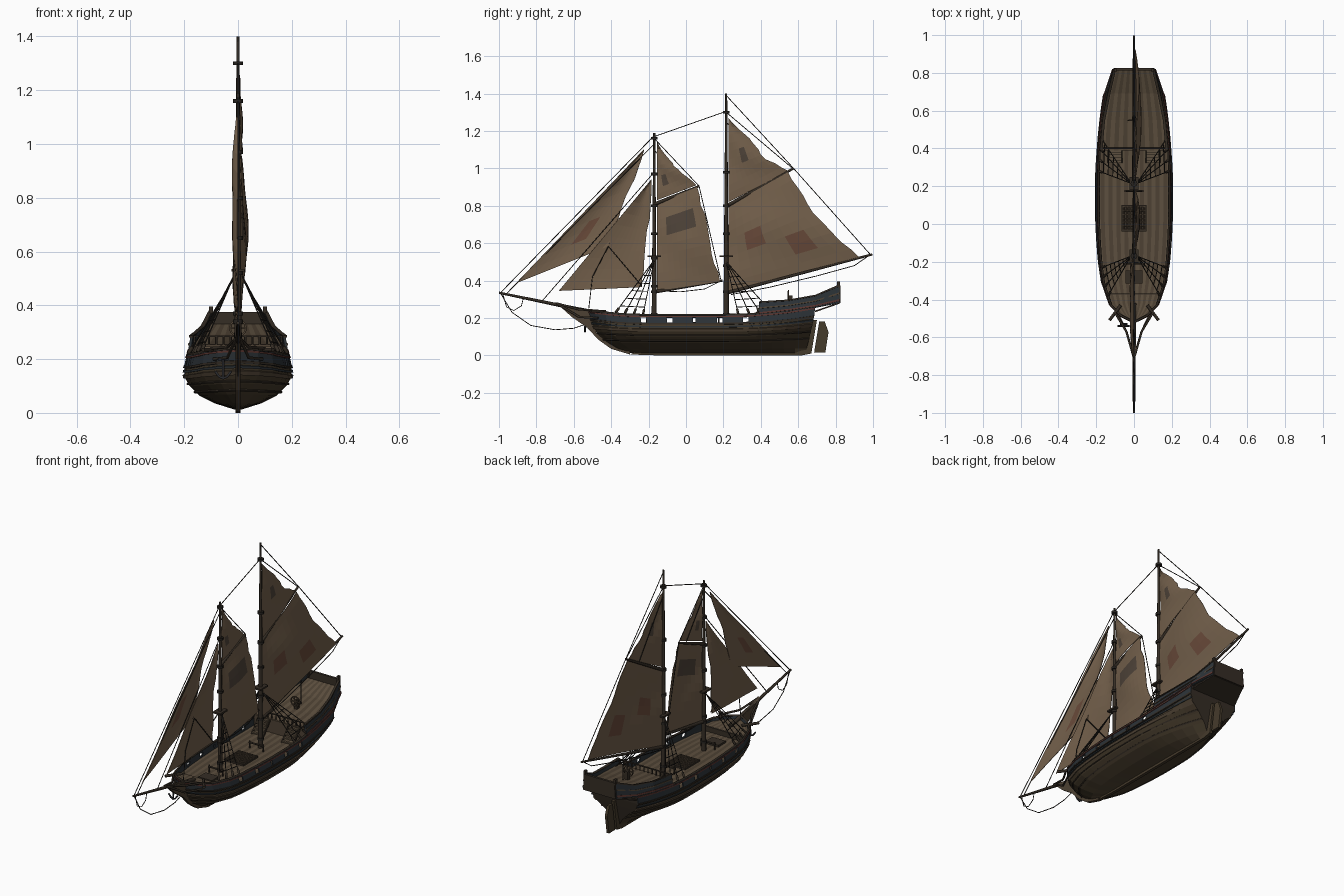
import bpy, bmesh, math, random
from mathutils import Vector

if "Cube" in bpy.data.objects:
    bpy.data.objects.remove(bpy.data.objects["Cube"])
random.seed(4)

def mat(name, r, g, b):
    m = bpy.data.materials.new(name)
    m.diffuse_color = (r, g, b, 1)
    m.use_nodes = True
    m.node_tree.nodes["Principled BSDF"].inputs["Base Color"].default_value = m.diffuse_color
    return m
WOOD, DARK = mat("wood", .075, .053, .033), mat("dark_wood", .035, .026, .018)
DECK, BLUE = mat("deck", .11, .08, .05), mat("blue_paint", .025, .032, .038)
RED, ROPE = mat("red_paint", .1, .035, .028), mat("rope", .02, .017, .014)
SAIL, PATCH, RUST = mat("sail", .17, .115, .07), mat("patch", .075, .055, .04), mat("red_patch", .14, .068, .042)
HULL, IRON = mat("lower_hull", .06, .043, .024), mat("iron", .025, .026, .03)

def lerp(x, table):
    """Linear interpolation of table rows (key, values...)."""
    for a, b in zip(table, table[1:]):
        if x <= b[0]:
            t = max(0, (x - a[0]) / (b[0] - a[0]))
            return [p + (q - p) * t for p, q in zip(a[1:], b[1:])]
    return list(table[-1][1:])

def mesh(name, verts, faces, mats, index=None, thick=0, weld=True):
    me = bpy.data.meshes.new(name)
    me.from_pydata([tuple(v) for v in verts], [], faces)
    for m in mats:
        me.materials.append(m)
    if index:
        for p, i in zip(me.polygons, index):
            p.material_index = i
    bm = bmesh.new()
    bm.from_mesh(me)
    if weld:
        bmesh.ops.remove_doubles(bm, verts=bm.verts, dist=1e-5)
    bmesh.ops.recalc_face_normals(bm, faces=bm.faces)
    bm.to_mesh(me)
    bm.free()
    ob = bpy.data.objects.new(name, me)
    bpy.context.collection.objects.link(ob)
    if thick:
        s = ob.modifiers.new("thickness", "SOLIDIFY")
        s.thickness, s.offset = thick, 0
    return ob

def grid_faces(nr, nc, base=0):
    return [(base + r*nc + c, base + r*nc + c + 1, base + (r+1)*nc + c + 1, base + (r+1)*nc + c)
            for r in range(nr - 1) for c in range(nc - 1)]

def plate(name, yz, half, m, x=0):
    n = len(yz)
    v = [(x + s * half, y, z) for s in (-1, 1) for y, z in yz]
    f = [tuple(range(n)), tuple(range(n, 2*n))] + [(i, (i+1) % n, n + (i+1) % n, n + i) for i in range(n)]
    return mesh(name, v, f, [m])

def box(name, c, s, m):
    v = [(c[0] + a*s[0]/2, c[1] + b*s[1]/2, c[2] + d*s[2]/2) for a in (-1, 1) for b in (-1, 1) for d in (-1, 1)]
    return mesh(name, v, [(0,1,3,2), (4,5,7,6), (0,1,5,4), (2,3,7,6), (0,2,6,4), (1,3,7,5)], [m])

def tubes(name, lines, r, m, sides=1, taper=1):
    cu = bpy.data.curves.new(name, "CURVE")
    cu.dimensions, cu.bevel_depth, cu.bevel_resolution, cu.use_fill_caps = "3D", r, sides, True
    for pts in lines:
        sp = cu.splines.new("POLY")
        sp.points.add(len(pts) - 1)
        for i, p in enumerate(pts):
            sp.points[i].co = (*p, 1)
            sp.points[i].radius = 1 + (taper - 1) * i / (len(pts) - 1)
    cu.materials.append(m)
    ob = bpy.data.objects.new(name, cu)
    bpy.context.collection.objects.link(ob)
    return ob

def flat(*yz):
    return [(0, y, z) for y, z in yz]

# Hull shape: height -> bow y, stern y, half width, stern fullness, bow sharpness, sheer
LEVELS = [(.012, -.30, .64, .012, .5, 1.6, 0), (.035, -.38, .645, .085, .12, 1.5, .05),
          (.065, -.43, .655, .145, .25, 1.3, .2), (.10, -.47, .665, .18, .45, 1.1, .4),
          (.135, -.495, .675, .2, .68, 1, .6), (.17, -.51, .685, .197, .8, 1, .85),
          (.215, -.52, .69, .187, .82, 1, 1)]
BOW = [(0, 0), (.03, .38), (.075, .65), (.17, .85), (.26, .93), (.42, 1), (1, 1)]

def hull(z, u, off=0):
    y0, y1, w, st, p, s = lerp(z, LEVELS)
    f = lerp(u, BOW)[0] ** p * (1 - (1 - st) * max(0, (u - .6) / .4) ** 2)
    rise = .025 * max(0, 1 - u/.25) ** 2 + .045 * max(0, (u - .6) / .4) ** 2
    return Vector((w * f + (off if u > 0 else 0), y0 + (y1 - y0) * u - off * max(0, 1 - 4*u), z + s * rise))

PORTS = [-.23, -.09, .05, .18, .32]
US = sorted([0, .012, .03, .05, .075, .12, .17, .3, .47, .65, .75, .82, .88, .94, 1] +
            [(y + d + .52) / 1.21 for y in PORTS for d in (-.015, .015)])

def skin(name, zs, m, off=0, thick=0, ports=False):
    v, f = [], []
    for side in (-1, 1):
        base = len(v)
        for z in zs:
            v += [Vector((side * p.x, p.y, p.z)) for p in (hull(z, u, off) for u in US)]
        f += grid_faces(len(zs), len(US), base)
    if ports:
        def is_port(q):
            c = sum((v[i] for i in q), Vector()) / 4
            return .178 < c.z < .2 and any(abs(c.y - y) < .008 for y in PORTS)
        f = [q for q in f if not is_port(q)]
    return mesh(name, v, f, [m], thick=thick)

skin("hull_bottom", [.012, .035, .065, .10, .135, .17], HULL)
skin("bulwark", [.165, .176, .202, .217], BLUE, thick=.008, ports=True)
for i, (a, b, m) in enumerate([(.075, .08, DARK), (.105, .11, DARK), (.128, .142, WOOD), (.15, .158, BLUE), (.166, .174, DARK), (.204, .211, RED)]):
    skin(f"wale_{i}", [a, b], m, .004, .006)
cap = [hull(.217, u) for u in US]
tubes("cap_rail", [[(s*p.x, p.y, p.z) for p in cap] for s in (-1, 1)], .006, DARK)
tr = [hull(z, 1) for z in (.012, .035, .065, .1, .135, .17, .217)]
mesh("transom", [(s*p.x, p.y, p.z) for p in tr for s in (-1, 1)], grid_faces(7, 2), [DARK])

# Planked decks
def deck(name, rows, cols=19):
    v = [(w * (2*c/cols - 1), y, z) for w, y, z in rows for c in range(cols + 1)]
    f = grid_faces(len(rows), cols + 1)
    return mesh(name, v, f, [DECK, WOOD], [i % cols % 2 for i in range(len(f))], weld=False)
deck("main_deck", [hull(.166, u) for u in US])
deck("foredeck", [hull(.2, u) for u in US if u < .14])
box("foredeck_beam", (0, -.375, .185), (.27, .012, .035), DARK)

# Raised quarterdeck: y, bottom half width, bottom z, top half width, top z
QD = [(.39, .183, .215, .172, .285), (.55, .172, .235, .158, .295), (.69, .153, .255, .13, .32), (.82, .108, .28, .1, .375)]
def quarter_strip(name, a, b, m, off, thick):
    v, f = [], []
    for s in (-1, 1):
        base = len(v)
        for t in (a, b):
            v += [(s * (w + (wt - w)*t + off), y, z + (zt - z)*t) for y, w, z, wt, zt in QD]
        f += grid_faces(2, len(QD), base)
    mesh(name, v, f, [m], thick=thick)
quarter_strip("quarter_bulwark", 0, 1, BLUE, 0, .01)
quarter_strip("quarter_red_strake", .1, .22, RED, .006, .006)
quarter_strip("quarter_strake", .5, .6, WOOD, .006, .006)
quarter_strip("quarter_rail", .93, 1.04, DARK, .003, .014)
deck("quarterdeck", [(w*.45 + wt*.55, y, z*.45 + zt*.55) for y, w, z, wt, zt in QD], 15)
box("bulkhead", (0, .4, .21), (.34, .012, .09), WOOD)
y, w, z, wt, zt = QD[-1]
mesh("stern_panel", [(-w, y, z), (w, y, z), (wt, y, zt), (-wt, y, zt)], [(0, 1, 2, 3)], [DARK], thick=.014)
mesh("counter", [(-.155, .69, .235), (.155, .69, .235), (w, y, z), (-w, y, z)], [(0, 1, 2, 3)], [DARK], thick=.008)
for s in (-1, 1):
    box("stern_post", (s*.1, .815, .365), (.014, .018, .06), DARK)
    for k in range(5):
        box("stair_step", (s*.1, .33 + k*.014, .178 + k*.016), (.07, .014, .008), DECK)
    for d in (-.037, .037):
        plate("stair_side", [(.32, .166), (.335, .166), (.405, .25), (.39, .25)], .003, DARK, s*.1 + d)
tubes("quarter_balustrade", [[(-.165, .4, .285), (.165, .4, .285)]] +
      [[(x*.027, .4, .25), (x*.027, .4, .285)] for x in range(-6, 7)], .004, DARK)

# Keel, beakhead, rudder
plate("keel", [(-.3, .005), (-.15, 0), (.62, 0), (.67, .01), (.7, .19), (.66, .19), (.62, .03), (-.25, .03)], .009, HULL)
plate("stem", [(-.3, .005), (-.4, .035), (-.47, .085), (-.53, .15), (-.61, .205), (-.66, .25), (-.7, .285),
               (-.62, .262), (-.55, .25), (-.5, .235), (-.48, .12), (-.42, .07), (-.3, .03)], .01, WOOD)
plate("rudder", [(.685, .015), (.745, .015), (.762, .125), (.742, .18), (.712, .18)], .008, HULL)
tubes("head_rails", [[(s*a, -.47, z), (s*.04, -.57, z + .005), (s*.006, -.69, .278)] for s in (-1, 1) for a, z in ((.1, .24), (.09, .2))], .006, DARK)
tubes("catheads", [[(s*.07, -.43, .235), (s*.13, -.51, .235)] for s in (-1, 1)], .008, DARK)
tubes("anchor", [[(-.055, -.53, .21), (-.055, -.54, .13)], [(-.085, -.54, .155), (-.07, -.54, .135), (-.055, -.54, .128), (-.04, -.54, .135), (-.025, -.54, .155)],
                 [(-.075, -.53, .2), (-.035, -.53, .2)]], .005, IRON)

# Masts and spars
tubes("foremast", [flat((-.17, .16), (-.17, .65), (-.17, 1.19))], .014, DARK, 2, .4)
tubes("mainmast", [flat((.215, .16), (.215, .8), (.215, 1.4))], .015, DARK, 2, .35)
tubes("bowsprit", [flat((-.42, .215), (-1, .335))], .012, DARK, 2, .5)
for n, a, b in [("fore_boom", (-.17, .34), (.195, .4)), ("fore_gaff", (-.165, .81), (.07, .905)),
                ("main_boom", (.22, .335), (.996, .54)), ("main_gaff", (.22, .8), (.575, 1))]:
    tubes(n, [flat(a, b)], .01, DARK, 2, .6)
for y, zs in ((-.17, (.22, .34, .37, .52, .65, .8, .97, 1.16)), (.215, (.22, .34, .48, .65, .8, .98, 1.3))):
    tubes("mast_bands", [flat((y, z - .007), (y, z + .007)) for z in zs], .018, ROPE, 2)
    box("crosstree", (0, y, .53), (.05, .07, .01), DARK)
    tubes("pin_rail", [[(-.05, y-.04, .2), (.05, y-.04, .2)], [(-.045, y-.04, .16), (-.045, y-.04, .21)], [(.045, y-.04, .16), (.045, y-.04, .21)]], .005, DARK)

# Sails: luff and leech polylines, billow, patched cells
def sail(name, luff, leech, billow, patches={}, n=10):
    def along(line, t):
        return lerp(t * (len(line) - 1), [(i, *p) for i, p in enumerate(line)])
    v = []
    for r in range(n + 1):
        a, b = along(luff, r/n), along(leech, r/n)
        for c in range(n + 1):
            t = c/n
            j = random.uniform(-.008, .008) if c == n and 0 < r < n else 0
            x = billow * math.sin(math.pi * (.12 + .8*r/n)) * math.sin(math.pi * t * .75) + .003 * math.sin(5*t + r)
            v.append((x, a[0] + (b[0]-a[0])*t + j, a[1] + (b[1]-a[1])*t))
    idx = [patches.get((i // n // 2, i % n // 2), 0) for i in range(n*n)]
    mesh(name, v, grid_faces(n + 1, n + 1), [SAIL, PATCH, RUST], idx, .003, weld=False)

sail("outer_jib", [(-.91, .385), (-.225, 1.1)], [(-.415, .583), (-.225, 1.095)], -.022, {(1, 2): 2})
sail("inner_jib", [(-.68, .345), (-.185, .94)], [(-.235, .365), (-.21, .6), (-.185, .935)], -.02)
sail("fore_sail", [(-.155, .345), (-.155, .815)], [(.182, .395), (.135, .56), (.1, .74), (.06, .9)], .028, {(3, 1): 1, (3, 2): 1, (3, 3): 1})
sail("fore_topsail", [(-.155, .83), (-.155, 1.14)], [(.055, .91), (-.03, .985), (-.09, 1.04), (-.15, 1.13)], .012, {(1, 1): 1})
sail("main_sail", [(.228, .345), (.228, .8)], [(.925, .525), (.8, .63), (.68, .76), (.61, .88), (.545, .98)], .036, {(2, 1): 2, (1, 3): 2})
sail("main_topsail", [(.228, .82), (.228, 1.27)], [(.55, .985), (.42, 1.055), (.35, 1.15), (.24, 1.25)], .015, {(2, 2): 1})

# Standing and running rigging
tubes("stays", [flat(*p) for p in [
    ((-.99, .337), (-.17, 1.175)), ((-.96, .33), (-.17, 1.13)), ((-.77, .29), (-.17, .98)), ((-.17, 1.17), (.215, 1.305)),
    ((.215, 1.39), (.575, 1), (.985, .54)), ((.215, 1.3), (.57, 1)), ((.215, 1.25), (.45, .93)),
    ((-.17, 1.16), (.07, .905), (.187, .4)), ((-.17, 1.1), (.0, .88)),
    ((-.99, .33), (-.93, .23), (-.83, .16), (-.7, .137), (-.6, .145), (-.54, .165)),
    ((-.98, .33), (-.96, .26), (-.92, .24), (-.88, .265), (-.87, .305)),
    ((.24, .325), (.45, .365), (.7, .425), (.9, .48), (.98, .535)), ((-.15, .345), (-.03, .34), (.1, .355), (.19, .4)),
    ((-.415, .583), (-.235, .37)), ((-.415, .583), (-.5, .42), (-.52, .25)), ((.6, .43), (.6, .28))]], .0025, ROPE)
shrouds = []
for ym, feet, zt in ((-.17, (-.38, -.33, -.28, -.23), .51), (.215, (.28, .34, .4, .46), .5)):
    for s in (-1, 1):
        fs = [Vector((s * hull(.217, (y + .52) / 1.21).x, y, hull(.217, (y + .52) / 1.21).z)) for y in feet]
        top = Vector((s*.015, ym, zt))
        shrouds += [[f, top] for f in fs]
        shrouds += [[f.lerp(top, k/7) for f in fs] for k in range(1, 7)]
        tubes("deadeyes", [[f.lerp(top, .02), f.lerp(top, .1)] for f in fs], .007, DARK)
tubes("shrouds_and_ratlines", shrouds, .0025, ROPE)

# Deck fittings
box("hatch_coaming", (0, .03, .17), (.13, .14, .012), DARK)
tubes("hatch_grating", [[(x*.018, -.03, .177), (x*.018, .09, .177)] for x in range(-3, 4)] +
      [[(-.058, y*.02 + .03, .177), (.058, y*.02 + .03, .177)] for y in range(-3, 4)], .003, WOOD)
box("fore_hatch", (0, -.28, .172), (.09, .07, .014), DARK)
box("wheel_post", (0, .56, .29), (.02, .02, .06), DARK)
ring = [(.03 * math.cos(a*math.pi/6), .548, .315 + .03 * math.sin(a*math.pi/6)) for a in range(13)]
tubes("steering_wheel", [ring] + [[ring[i], ring[i + 6]] for i in (0, 2, 4)], .004, WOOD)

# Turn all curves into meshes
bpy.ops.object.select_all(action="DESELECT")
for ob in bpy.data.objects:
    if ob.type == "CURVE":
        ob.select_set(True)
        bpy.context.view_layer.objects.active = ob
bpy.ops.object.convert(target="MESH")
